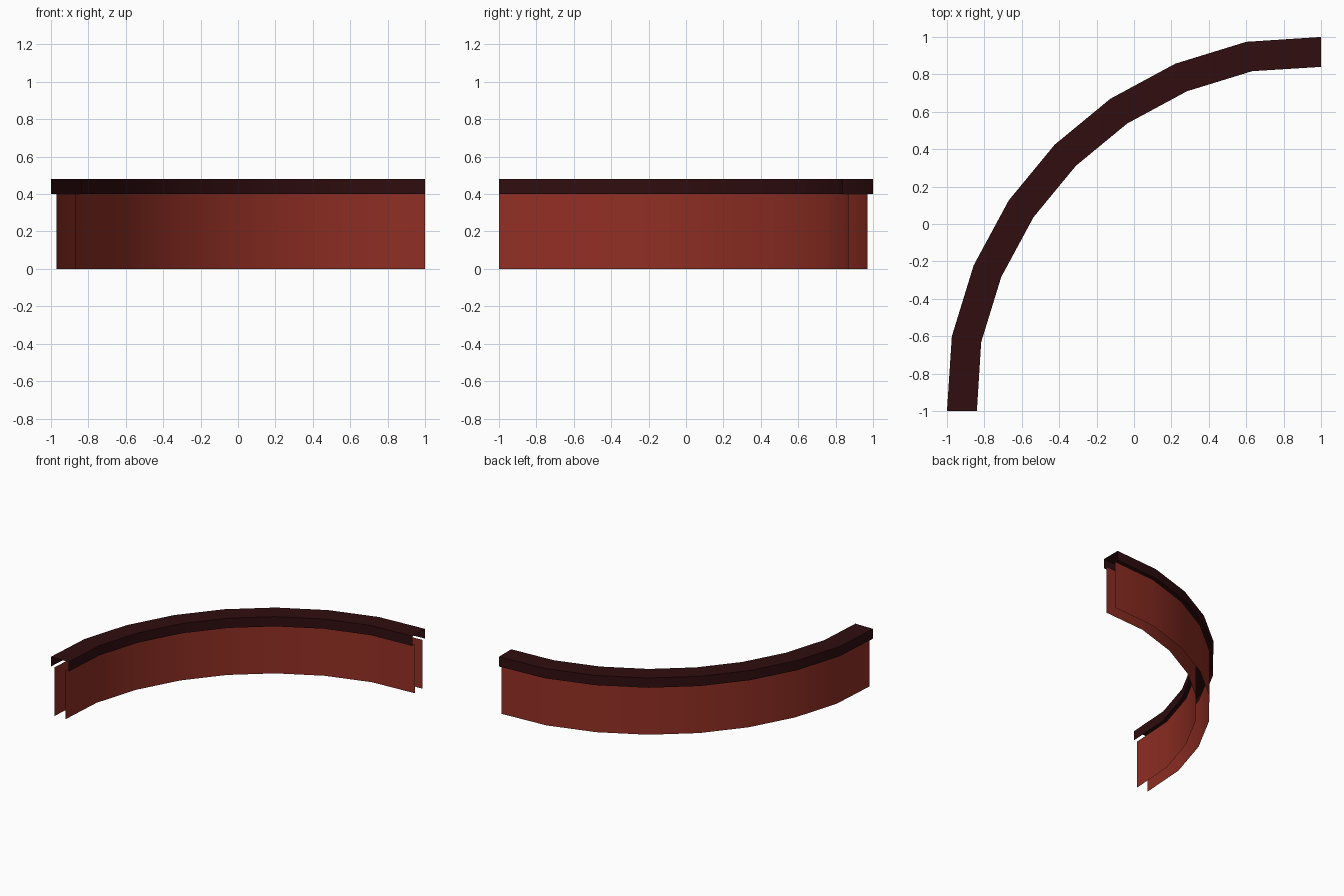
import bpy, bmesh, math

if "Cube" in bpy.data.objects:
    bpy.data.objects.remove(bpy.data.objects["Cube"])

# Quarter circle swept about the corner (1, -1)
CENTRE = (1.0, -1.0)
ANGLES = [0, 11.45, 22.75, 34.0, 45, 56.0, 67.25, 78.55, 90]
BULGE = 0.014  # interior stations sit slightly outside the end radius


def material(name, rgb):
    m = bpy.data.materials.new(name)
    m.diffuse_color = (*rgb, 1)
    m.use_nodes = True
    m.node_tree.nodes["Principled BSDF"].inputs["Base Color"].default_value = m.diffuse_color
    return m


def sweep(name, profiles, mat):
    """Sweep open (radius, z) profiles along the arc as thin open sheets."""
    bm = bmesh.new()
    for profile in profiles:
        rows = []
        for i, a in enumerate(ANGLES):
            t = math.radians(a)
            extra = 0 if i in (0, len(ANGLES) - 1) else BULGE
            rows.append([bm.verts.new((CENTRE[0] - (r + extra) * math.cos(t),
                                       CENTRE[1] + (r + extra) * math.sin(t), z))
                         for r, z in profile])
        for p, q in zip(rows, rows[1:]):
            for j in range(len(profile) - 1):
                bm.faces.new((p[j], p[j + 1], q[j + 1], q[j]))
    me = bpy.data.meshes.new(name)
    bm.to_mesh(me)
    bm.free()
    me.materials.append(mat)
    ob = bpy.data.objects.new(name, me)
    bpy.context.collection.objects.link(ob)
    bpy.context.view_layer.objects.active = ob
    ob.select_set(True)
    bpy.ops.object.shade_smooth_by_angle(angle=math.radians(30))
    ob.select_set(False)
    return ob


red = material("brick red", (0.29, 0.029, 0.018))
dark = material("dark maroon", (0.030, 0.004, 0.005))

# Two wall sheets, open at the ends, top and bottom
sweep("curved_wall", [[(1.87, 0), (1.87, 0.4)],
                      [(1.97, 0.4), (1.97, 0)]], red)
# Channel-shaped coping, open at the ends and below
sweep("wall_cap", [[(1.84, 0.4), (1.84, 0.48), (2.0, 0.48), (2.0, 0.4)]], dark)
